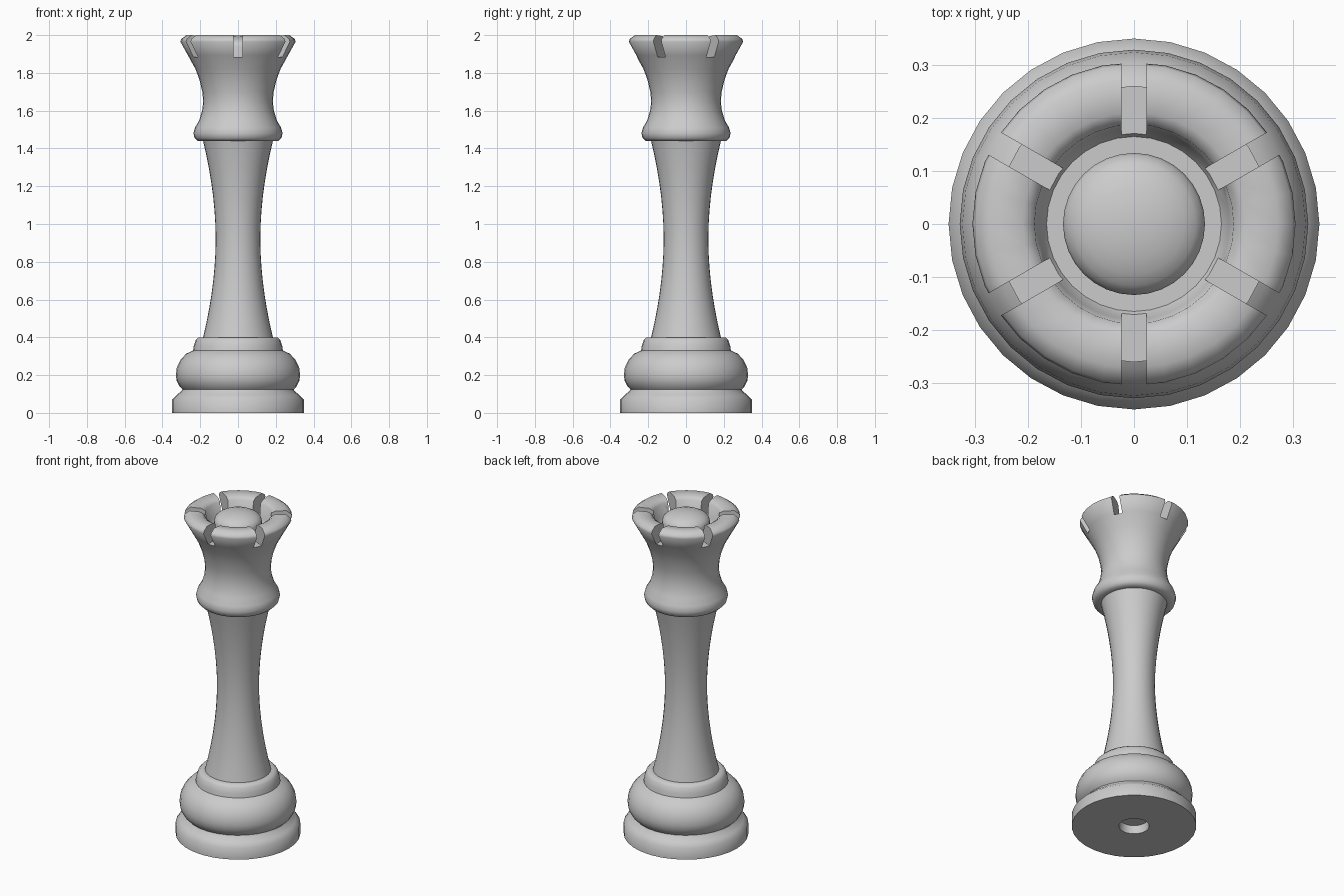
import bpy, bmesh
from math import radians, pi, cos, sin

if "Cube" in bpy.data.objects:
    bpy.data.objects.remove(bpy.data.objects["Cube"])

SEGMENTS = 32


def lathe(name, profile):
    """Spin an (r, z) profile that begins and ends on the axis."""
    bm = bmesh.new()
    verts = [bm.verts.new((r, 0, z)) for r, z in profile]
    edges = [bm.edges.new(pair) for pair in zip(verts, verts[1:])]
    bmesh.ops.spin(bm, geom=verts + edges, cent=(0, 0, 0), axis=(0, 0, 1),
                   angle=2 * pi, steps=SEGMENTS, use_duplicate=False)
    bmesh.ops.remove_doubles(bm, verts=bm.verts, dist=0.0005)
    bmesh.ops.recalc_face_normals(bm, faces=bm.faces)
    mesh = bpy.data.meshes.new(name)
    bm.to_mesh(mesh)
    bm.free()
    obj = bpy.data.objects.new(name, mesh)
    bpy.context.collection.objects.link(obj)
    return obj


# Base: recessed underside, foot, bulge and ring
base = [(0, 0.05), (0.08, 0.05), (0.085, 0), (0.35, 0), (0.35, 0.07),
        (0.325, 0.095), (0.30, 0.115), (0.295, 0.125), (0.31, 0.14),
        (0.325, 0.17), (0.329, 0.20), (0.324, 0.24), (0.305, 0.28),
        (0.275, 0.313), (0.238, 0.33), (0.234, 0.355), (0.224, 0.385),
        (0.21, 0.40)]

# Shaft: waisted column
shaft = [(0.118 + 0.067 * abs((z - 0.92) / 0.52) ** 1.9, z)
         for z in [0.40 + 1.04 * i / 14 for i in range(15)]]

# Collar, flared crown, rim, inner bowl and central dome
crown = [(0.215, 1.44), (0.23, 1.455), (0.236, 1.48), (0.228, 1.51),
         (0.205, 1.55), (0.19, 1.60), (0.184, 1.65), (0.189, 1.70),
         (0.203, 1.76), (0.225, 1.82), (0.265, 1.893), (0.305, 1.965),
         (0.30, 1.98), (0.272, 2.0), (0.21, 1.995), (0.188, 1.98),
         (0.18, 1.90), (0.165, 1.875), (0.134, 1.875)]
dome = [(0.134 * cos(a), 1.94 + 0.058 * sin(a))
        for a in [i * pi / 12 for i in range(6)]] + [(0, 1.998)]

piece = lathe("chess_piece", base + shaft + crown + dome)

# Six notches cut through the crown
bm = bmesh.new()
for i in range(6):
    box = bmesh.ops.create_cube(bm, size=1)["verts"]
    bmesh.ops.scale(bm, vec=(0.25, 0.048, 0.20), verts=box)
    bmesh.ops.translate(bm, vec=(0.275, 0, 1.985), verts=box)
    a = radians(30 + 60 * i)
    for v in box:
        x, y = v.co.x, v.co.y
        v.co.x, v.co.y = x * cos(a) - y * sin(a), x * sin(a) + y * cos(a)
mesh = bpy.data.meshes.new("notch_cutter")
bm.to_mesh(mesh)
bm.free()
cutter = bpy.data.objects.new("notch_cutter", mesh)
bpy.context.collection.objects.link(cutter)

cut = piece.modifiers.new("notches", 'BOOLEAN')
cut.object = cutter
cut.operation = 'DIFFERENCE'
cut.solver = 'EXACT'
bpy.context.view_layer.objects.active = piece
piece.select_set(True)
bpy.ops.object.modifier_apply(modifier=cut.name)
bpy.data.objects.remove(cutter)

bpy.ops.object.shade_smooth_by_angle(angle=radians(50))
